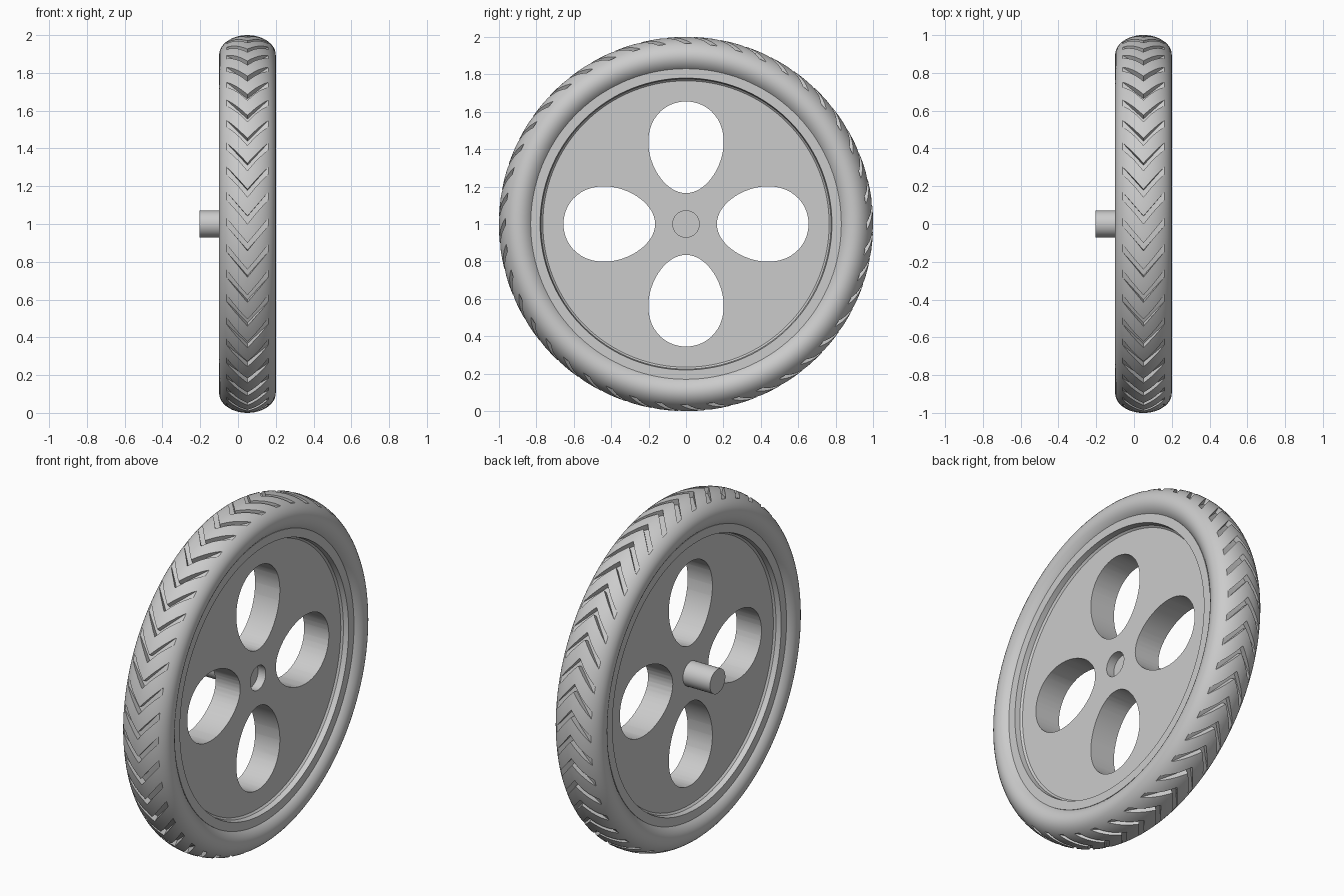
import bpy, bmesh
from math import sin, cos, pi, radians
from mathutils import Vector

if "Cube" in bpy.data.objects:
    bpy.data.objects.remove(bpy.data.objects["Cube"])

MID = 0.05            # centre plane of the wheel
CENTRE_Z = 1.0
GROOVES = 44

grey = bpy.data.materials.new("plain grey")
grey.use_nodes = True
grey.diffuse_color = (0.6, 0.6, 0.6, 1)
grey.node_tree.nodes["Principled BSDF"].inputs["Base Color"].default_value = (0.6, 0.6, 0.6, 1)


def place(x, r, a):
    """Point at radius r and angle a round the wheel axis, a = 0 at the front."""
    return Vector((x, -r * cos(a), CENTRE_Z + r * sin(a)))


def finish(name, bm):
    bmesh.ops.remove_doubles(bm, verts=bm.verts, dist=1e-5)
    bmesh.ops.recalc_face_normals(bm, faces=bm.faces)
    mesh = bpy.data.meshes.new(name)
    bm.to_mesh(mesh)
    bm.free()
    mesh.materials.append(grey)
    obj = bpy.data.objects.new(name, mesh)
    bpy.context.collection.objects.link(obj)
    return obj


def lathe(name, profile, steps):
    """Spin a closed (x, radius) profile round the wheel axis."""
    bm = bmesh.new()
    rings = [[bm.verts.new(place(x, r, 2 * pi * i / steps)) for x, r in profile]
             for i in range(steps)]
    n = len(profile)
    for i in range(steps):
        a, b = rings[i], rings[(i + 1) % steps]
        for j in range(n):
            k = (j + 1) % n
            bm.faces.new((a[j], a[k], b[k], b[j]))
    return finish(name, bm)


def prism(bm, bottom, top):
    """Join two matching outlines into a closed solid."""
    lo = [bm.verts.new(p) for p in bottom]
    hi = [bm.verts.new(p) for p in top]
    bm.faces.new(lo)
    bm.faces.new(hi)
    for i in range(len(lo)):
        k = (i + 1) % len(lo)
        bm.faces.new((lo[i], lo[k], hi[k], hi[i]))


def cut(obj, cutter):
    cutter.hide_render = True
    mod = obj.modifiers.new("cut", 'BOOLEAN')
    mod.operation = 'DIFFERENCE'
    mod.solver = 'EXACT'
    mod.object = cutter
    bpy.context.view_layer.objects.active = obj
    bpy.ops.object.modifier_apply(modifier=mod.name)
    bpy.data.objects.remove(cutter)


def smooth(obj):
    bpy.ops.object.select_all(action='DESELECT')
    obj.select_set(True)
    bpy.context.view_layer.objects.active = obj
    bpy.ops.object.shade_smooth_by_angle(angle=radians(30))


# Tyre: rounded section, flat where it sits on the rim
section = []
for i in range(33):
    t = radians(-42 + 264 * i / 32)
    section.append((MID + 0.15 * cos(t), 0.895 + 0.105 * sin(t)))
tyre = lathe("tyre", section, 132)

# Tread: chevron grooves with the points leading downwards at the front
bm = bmesh.new()
half, sweep, width = 0.112, 0.135, 0.042
for g in range(GROOVES):
    a = 2 * pi * g / GROOVES
    for side in (-1, 1):
        end = MID + side * half
        over = MID - side * 0.0
        outline = [(over, a), (end, a + sweep), (end, a + sweep + width), (over, a + width)]
        prism(bm, [place(x, 0.966, t) for x, t in outline],
              [place(x, 1.05, t) for x, t in outline])
# merge the two arms of each chevron into one solid
bmesh.ops.remove_doubles(bm, verts=bm.verts, dist=1e-5)
inner = [f for f in bm.faces if all(abs(v.co.x - MID) < 1e-5 for v in f.verts)]
bmesh.ops.delete(bm, geom=inner, context='FACES')
cut(tyre, finish("groove_cutter", bm))
smooth(tyre)

# Rim and web: flat outer ring, short sloped wall, recessed disc
half_profile = [(0.08, 0.0), (0.08, 0.765), (0.09, 0.775), (0.12, 0.78), (0.12, 0.83)]
profile = [(MID + x, r) for x, r in half_profile]
profile += [(MID - x, r) for x, r in reversed(half_profile)]
wheel_disc = lathe("wheel_disc", profile, 132)

# Four egg-shaped openings, narrow ends towards the hub, and the hub bore
bm = bmesh.new()
for q in range(4):
    c, s = cos(q * pi / 2), sin(q * pi / 2)
    egg = []
    for i in range(48):
        t = 2 * pi * i / 48
        u = 0.41 + 0.245 * cos(t)
        v = 0.2 * sin(t) * (1 + 0.12 * cos(t))
        egg.append((u * c - v * s, CENTRE_Z + u * s + v * c))
    prism(bm, [Vector((-0.3, y, z)) for y, z in egg],
          [Vector((0.4, y, z)) for y, z in egg])
turn = [2 * pi * i / 48 for i in range(48)]
prism(bm, [place(-0.3, 0.071, t) for t in turn], [place(0.4, 0.071, t) for t in turn])
cut(wheel_disc, finish("opening_cutter", bm))
smooth(wheel_disc)

# Axle stub, set back inside the bore on the outer side
bm = bmesh.new()
prism(bm, [place(-0.205, 0.071, t) for t in turn], [place(0.08, 0.071, t) for t in turn])
smooth(finish("axle", bm))
